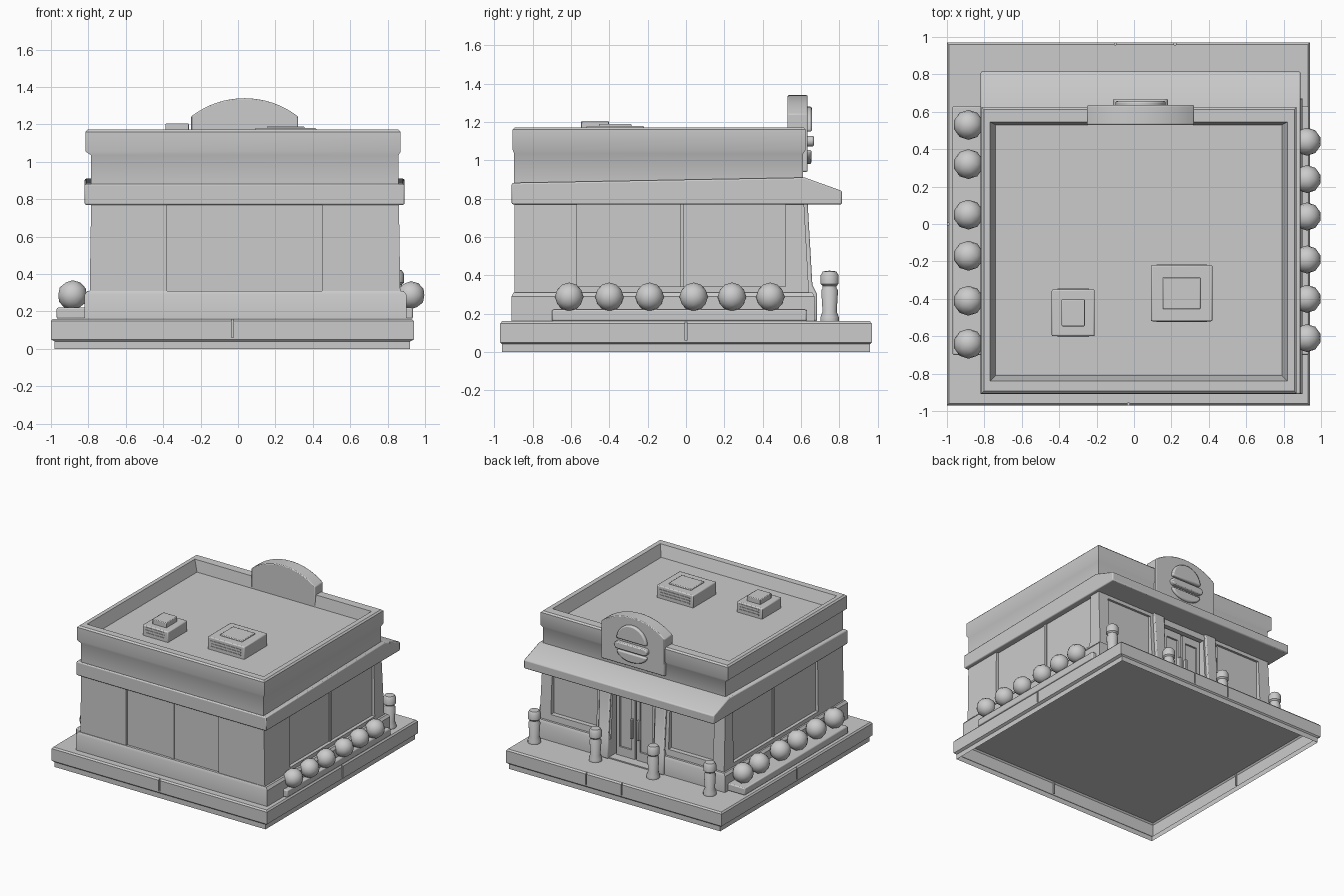
import bpy, bmesh, math

cube = bpy.data.objects.get("Cube")
if cube:
    bpy.data.objects.remove(cube, do_unlink=True)

grey = bpy.data.materials.new("plain_grey")
grey.use_nodes = True
grey.diffuse_color = (0.6, 0.6, 0.6, 1)
grey.node_tree.nodes["Principled BSDF"].inputs["Base Color"].default_value = (0.6, 0.6, 0.6, 1)


def shade(obj, angle=35):
    bpy.ops.object.select_all(action="DESELECT")
    obj.select_set(True)
    bpy.context.view_layer.objects.active = obj
    bpy.ops.object.shade_smooth_by_angle(angle=math.radians(angle))


def finish(name, bm, bevel=0, angle=35):
    bmesh.ops.recalc_face_normals(bm, faces=bm.faces)
    mesh = bpy.data.meshes.new(name)
    bm.to_mesh(mesh)
    bm.free()
    obj = bpy.data.objects.new(name, mesh)
    bpy.context.collection.objects.link(obj)
    mesh.materials.append(grey)
    if bevel:
        mod = obj.modifiers.new("bevel", "BEVEL")
        mod.width = bevel
        mod.segments = 2
        mod.limit_method = "ANGLE"
    shade(obj, angle)
    return obj


def loft(name, rects, bevel=0):
    """Stack of rectangles (x0, x1, y0, y1, z) joined into a closed solid."""
    bm = bmesh.new()
    rings = []
    for x0, x1, y0, y1, z in rects:
        corners = ((x0, y0), (x1, y0), (x1, y1), (x0, y1))
        rings.append([bm.verts.new((x, y, z)) for x, y in corners])
    for a, b in zip(rings, rings[1:]):
        for i in range(4):
            j = (i + 1) % 4
            bm.faces.new((a[i], a[j], b[j], b[i]))
    bm.faces.new(rings[0])
    bm.faces.new(rings[-1])
    return finish(name, bm, bevel)


def box(name, x0, x1, y0, y1, z0, z1, bevel=0):
    return loft(name, [(x0, x1, y0, y1, z0), (x0, x1, y0, y1, z1)], bevel)


def prism(name, points, place, a, b, bevel=0):
    """Extrude a 2D outline from a to b; place turns (u, v, depth) into xyz."""
    bm = bmesh.new()
    near = [bm.verts.new(place(u, v, a)) for u, v in points]
    far = [bm.verts.new(place(u, v, b)) for u, v in points]
    bm.faces.new(near)
    bm.faces.new(far)
    for i in range(len(points)):
        j = (i + 1) % len(points)
        bm.faces.new((near[i], near[j], far[j], far[i]))
    return finish(name, bm, bevel)


def along_x(u, v, d):
    return (d, u, v)


def along_y(u, v, d):
    return (u, d, v)


def arc(cx, cz, rx, rz, start, end, steps=16):
    angles = [math.radians(start + (end - start) * i / steps) for i in range(steps + 1)]
    return [(cx + rx * math.cos(t), cz + rz * math.sin(t)) for t in angles]


def cut(target, cutters):
    for c in cutters:
        c.hide_render = True
        mod = target.modifiers.new("cut", "BOOLEAN")
        mod.operation = "DIFFERENCE"
        mod.solver = "EXACT"
        mod.object = c
    bpy.context.view_layer.objects.active = target
    for mod in list(target.modifiers):
        bpy.ops.object.modifier_apply(modifier=mod.name)
    for c in cutters:
        bpy.data.objects.remove(c, do_unlink=True)
    shade(target)


# Ground slab: a shell open below, with small joints in its rim
slab = loft("ground_slab", [(-.98, .92, -.96, .96, 0), (-.98, .92, -.96, .96, .04),
                            (-1, .94, -.97, .97, .05), (-1, .94, -.97, .97, .148),
                            (-.99, .93, -.96, .96, .16)])
joints = [box("joint", x - .005, x + .005, y - .012, y + .012, .06, .2)
          for x, y in ((-.03, -.97), (-.1, .97), (.22, .97))]
joints += [box("joint", x - .012, x + .012, -.005, .005, .06, .2) for x in (-1, .94)]
cut(slab, joints)
bm = bmesh.new()
bm.from_mesh(slab.data)
under = [f for f in bm.faces if f.calc_center_median().z < .001]
bmesh.ops.delete(bm, geom=under, context="FACES")
bm.to_mesh(slab.data)
bm.free()

# Walls with shallow window recesses and the doorway
mid = .035
walls = loft("walls", [(-.795, .87, -.895, .65, .161), (-.785, .86, -.895, .615, .8)])
doorway = (-.155, .225, .565, .9)
cut(walls, [box("front_recess", -.38, .45, -1, -.88, .31, .77),
            box("side_recess_a", .84, 1, -.57, .52, .34, .77),
            box("side_recess_b", -1, -.765, -.57, .52, .34, .77),
            box("back_recess_a", .36, .77, .6, .9, .36, .74),
            box("back_recess_b", -.69, -.29, .6, .9, .36, .74),
            box("doorway", *doorway, .17, .72)])
skirt = loft("wall_skirt", [(-.82, .9, -.91, .67, .161), (-.82, .9, -.91, .67, .29),
                            (-.805, .885, -.9, .66, .31)])
cut(skirt, [box("skirt_gap", *doorway, .17, .5)])

# Window mullions
box("front_mullion", mid - .01, mid + .01, -.888, -.87, .31, .77)
box("left_mullion", .83, .848, -.03, -.01, .34, .77)
box("right_mullion", -.775, -.755, -.03, -.01, .34, .77)

# Entrance: pillars, double door, handles
for s in (-1, 1):
    cx = mid + s * .25
    loft("door_pillar", [(cx - .06, cx + .06, .58, .685, .161),
                         (cx - .06, cx + .06, .58, .685, .3),
                         (cx - .045, cx + .045, .58, .66, .35),
                         (cx - .05, cx + .05, .58, .635, .78)], .008)
    lo, hi = sorted((mid + s * .008, mid + s * .175))
    leaf = box("door_leaf", lo, hi, .56, .595, .165, .71)
    cut(leaf, [box("door_glass", lo + .03, hi - .03, .58, .7, .24, .65)])
    hx = mid + s * .028
    box("door_handle", hx - .009, hx + .009, .59, .62, .34, .5, .004)

# Awning band running round the building, with the sloped entrance canopy
prism("awning_band", [(-.91, .77), (.815, .77), (.815, .84), (.62, .91), (-.91, .882)],
      along_x, -.82, .89, .008)

# Upper wall, parapet and sunken roof
loft("parapet_roof", [(-.785, .858, -.897, .612, .86), (-.785, .858, -.897, .612, 1.035),
                      (-.815, .87, -.905, .625, 1.055), (-.815, .87, -.905, .625, 1.16),
                      (-.803, .858, -.893, .613, 1.172), (-.77, .82, -.84, .545, 1.172),
                      (-.74, .79, -.81, .53, 1.08)])

# Rooftop ventilation units
for x0, x1, y0, y1, top, pad, inset in ((.09, .42, -.52, -.22, 1.18, 1.19, .065),
                                        (-.44, -.21, -.60, -.35, 1.165, 1.205, .053)):
    box("vent_unit", x0, x1, y0, y1, 1.07, top, .008)
    box("vent_lid", x0 + inset, x1 - inset, y0 + inset, y1 - inset, top - .01, pad, .005)
    for y in (y0, y1):
        for k in range(3):
            z = 1.1 + k * .022
            box("vent_slat", x0 + .03, x1 - .03, y - .004, y + .004, z, z + .01)

# Arched sign with a food relief
crown = arc(mid, .92, .445, .42, 50, 130)
prism("sign_board", [(mid + .285, .94)] + crown + [(mid - .285, .94)], along_y, .53, .635, .006)
prism("relief_top_bun", arc(mid, 1.15, .135, .13, 0, 180), along_y, .6, .658, .01)
prism("relief_filling", arc(mid + .12, 1.1, .028, .028, -90, 90, 8)
      + arc(mid - .12, 1.1, .028, .028, 90, 270, 8), along_y, .6, .668, .008)
prism("relief_bottom_bun", arc(mid, 1.055, .135, .075, 180, 360), along_y, .6, .655, .01)

# Planters and round bushes
box("right_planter", -.97, -.78, -.7, .63, .161, .22, .008)
box("left_planter", .85, .935, -.7, .63, .161, .22, .008)
for x, r, ys in ((-.885, .08, (.53, .32, .05, -.17, -.41, -.64)),
                 (.925, .075, (.44, .24, .04, -.19, -.4, -.61))):
    for y in ys:
        bm = bmesh.new()
        bmesh.ops.create_icosphere(bm, subdivisions=2, radius=r)
        finish("bush", bm, angle=60).location = (x, y, .287)

# Bollards along the entrance
outline = [(0, .161), (.05, .161), (.05, .18), (.038, .21), (.045, .32), (.038, .332),
           (.038, .345), (.048, .355), (.048, .4), (.036, .42), (0, .424)]
for x in (.84, .29, -.23, -.74):
    bm = bmesh.new()
    verts = [bm.verts.new((r, 0, z)) for r, z in outline]
    edges = [bm.edges.new(pair) for pair in zip(verts, verts[1:])]
    bmesh.ops.spin(bm, geom=verts + edges, cent=(0, 0, 0), axis=(0, 0, 1),
                   angle=math.tau, steps=14)
    bmesh.ops.remove_doubles(bm, verts=bm.verts, dist=.0005)
    finish("bollard", bm).location = (x, .75, 0)
